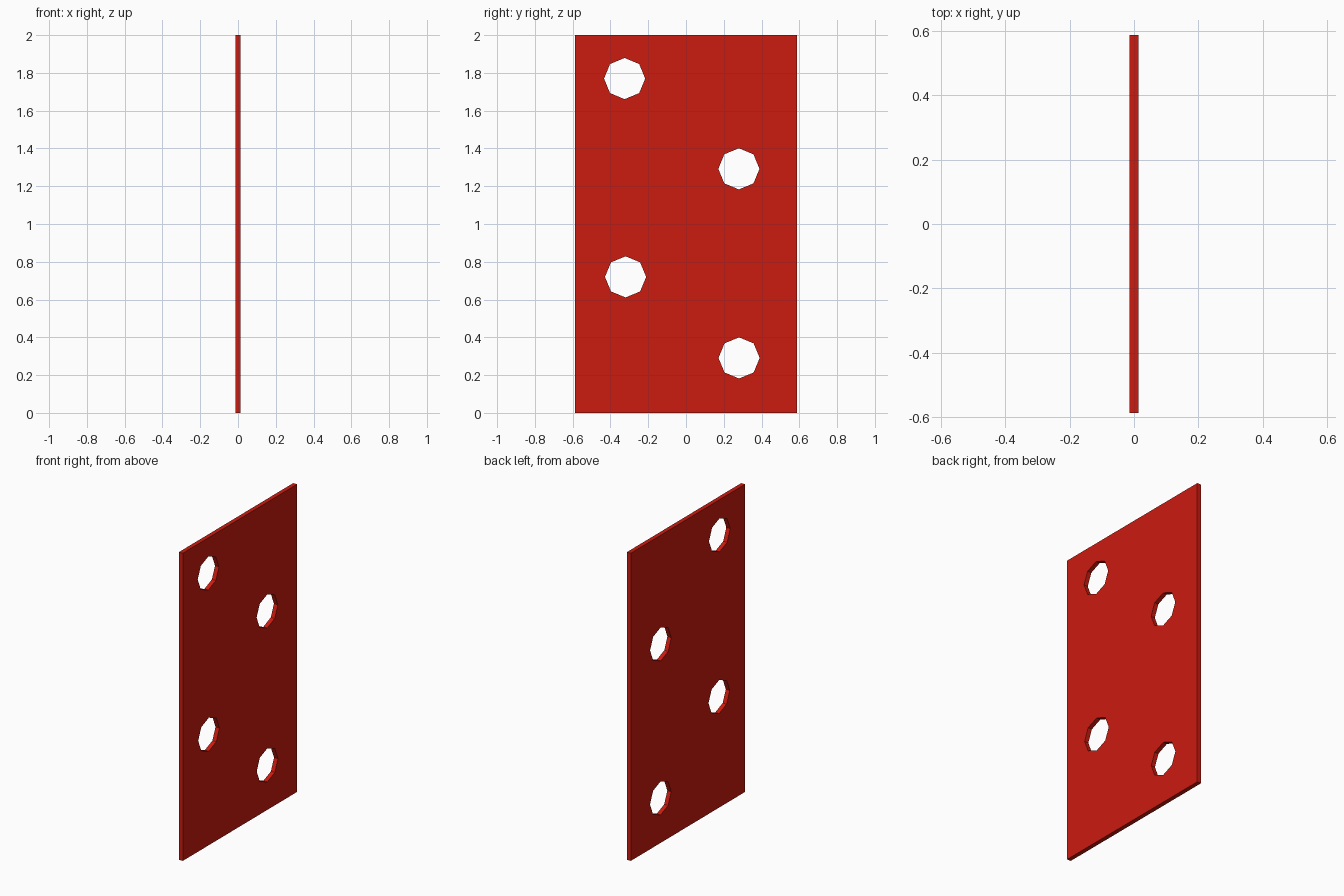
import bpy
from math import pi

if "Cube" in bpy.data.objects:
    bpy.data.objects.remove(bpy.data.objects["Cube"])

HALF_T, HALF_W, HEIGHT = 0.014, 0.587, 2.0
HOLE_R = 0.109
HOLES = [(-0.325, 1.77), (0.28, 1.292), (-0.32, 0.72), (0.281, 0.291)]  # y, z

# Flat upright plate
bpy.ops.mesh.primitive_cube_add(size=1, location=(0, 0, HEIGHT / 2))
plate = bpy.context.object
plate.name = "perforated_plate"
plate.scale = (2 * HALF_T, 2 * HALF_W, HEIGHT)
bpy.ops.object.transform_apply(location=True, rotation=True, scale=True)

red = bpy.data.materials.new("red_paint")
red.diffuse_color = (0.6, 0.011, 0.005, 1)
red.use_nodes = True
red.node_tree.nodes["Principled BSDF"].inputs["Base Color"].default_value = red.diffuse_color
plate.data.materials.append(red)

# Eight-sided through holes
for i, (y, z) in enumerate(HOLES):
    bpy.ops.mesh.primitive_cylinder_add(vertices=8, radius=HOLE_R, depth=0.2,
                                        location=(0, y, z), rotation=(0, pi / 2, 0))
    cutter = bpy.context.object
    cutter.name = f"hole_cutter_{i + 1}"
    cutter.data.materials.append(red)
    cutter.hide_render = True
    cutter.hide_set(True)
    cut = plate.modifiers.new(f"hole_{i + 1}", 'BOOLEAN')
    cut.operation = 'DIFFERENCE'
    cut.solver = 'EXACT'
    cut.object = cutter
